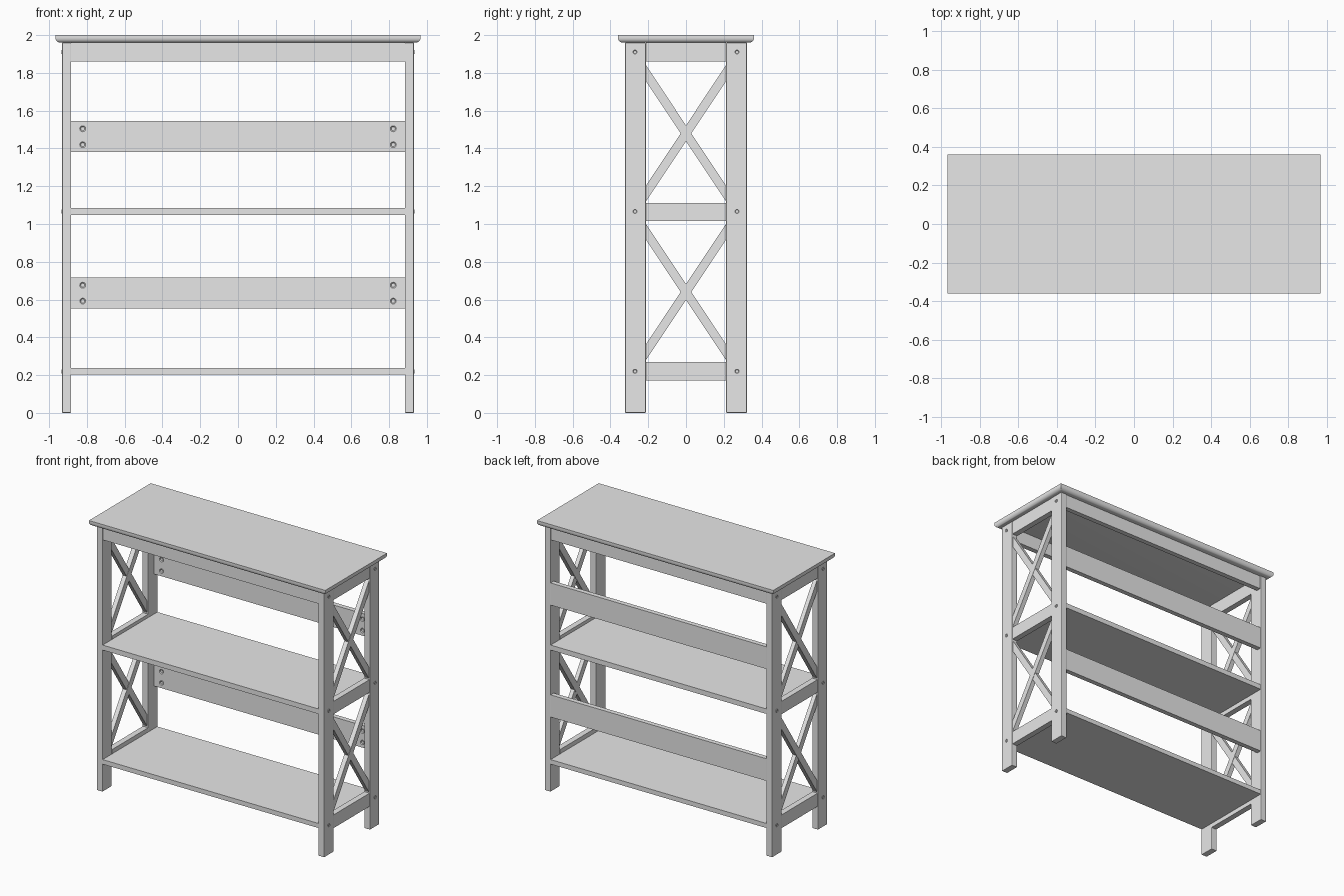
import bpy
import bmesh
import math
from mathutils import Matrix, Vector

cube = bpy.data.objects.get("Cube")
if cube:
    bpy.data.objects.remove(cube, do_unlink=True)

paint = bpy.data.materials.new("grey_paint")
paint.use_nodes = True
paint.diffuse_color = (0.8, 0.8, 0.8, 1)
paint.node_tree.nodes["Principled BSDF"].inputs["Base Color"].default_value = (0.8, 0.8, 0.8, 1)


def add_object(name, bm):
    bmesh.ops.recalc_face_normals(bm, faces=bm.faces)
    mesh = bpy.data.meshes.new(name)
    bm.to_mesh(mesh)
    bm.free()
    mesh.materials.append(paint)
    obj = bpy.data.objects.new(name, mesh)
    bpy.context.collection.objects.link(obj)
    return obj


def box(name, x, y, z, bevel=0.0):
    """Box spanning the given (min, max) ranges."""
    bm = bmesh.new()
    bmesh.ops.create_cube(bm, size=1)
    for v in bm.verts:
        v.co = Vector([r[0] if c < 0 else r[1] for c, r in zip(v.co, (x, y, z))])
    obj = add_object(name, bm)
    if bevel:
        mod = obj.modifiers.new("soft_edges", 'BEVEL')
        mod.width = bevel
        mod.segments = 2
    return obj


def span(side, a, b):
    return tuple(sorted((side * a, side * b)))


def brace(name, x, z_front, z_back):
    """Diagonal bar between the posts, with upright cut ends."""
    bm = bmesh.new()
    half = 0.042
    corners = [(-GAP, z_front - half), (GAP, z_back - half),
               (GAP, z_back + half), (-GAP, z_front + half)]
    face = bm.faces.new([bm.verts.new((x[0], y, z)) for y, z in corners])
    out = bmesh.ops.extrude_face_region(bm, geom=[face])["geom"]
    moved = [g for g in out if isinstance(g, bmesh.types.BMVert)]
    bmesh.ops.translate(bm, verts=moved, vec=(x[1] - x[0], 0, 0))
    return add_object(name, bm)


def screw(name, location, direction, radius):
    """Flat screw head with a hollow hex socket."""
    bm = bmesh.new()
    bmesh.ops.create_cone(bm, cap_ends=True, segments=12, radius1=radius,
                          radius2=radius, depth=0.008)
    bm.faces.ensure_lookup_table()
    cap = max(bm.faces, key=lambda f: f.calc_center_median().z)
    bmesh.ops.inset_region(bm, faces=[cap], thickness=radius * 0.4)
    bmesh.ops.translate(bm, verts=cap.verts, vec=(0, 0, -0.006))
    turn = Vector(direction).to_track_quat('Z', 'Y').to_matrix().to_4x4()
    bm.transform(Matrix.Translation(location) @ turn)
    return add_object(name, bm)


INNER, OUTER = 0.884, 0.931   # post faces in x
GAP, DEPTH = 0.213, 0.322     # post faces in y
UNDER = 1.96                  # underside of the top

# Top board with a rounded lower edge
bm = bmesh.new()
bmesh.ops.create_cube(bm, size=1)
for v in bm.verts:
    v.co = Vector((v.co.x * 1.934, v.co.y * 0.722, UNDER if v.co.z < 0 else 2.0))
lower = [e for e in bm.edges if all(v.co.z < 1.98 for v in e.verts)]
bmesh.ops.bevel(bm, geom=lower, offset=0.026, segments=5, profile=0.5, affect='EDGES')
top = add_object("top_board", bm)
bpy.context.view_layer.objects.active = top
top.select_set(True)
bpy.ops.object.shade_smooth_by_angle(angle=math.radians(35))
top.select_set(False)

# Shelves
for name, low, high in (("lower_shelf", 0.204, 0.238), ("middle_shelf", 1.048, 1.085)):
    box(name, (-INNER, INNER), (-DEPTH + 0.002, DEPTH - 0.002), (low, high))

# Aprons under the top
for label, s in (("front", -1), ("back", 1)):
    box(label + "_apron", (-INNER, INNER), span(s, 0.277, 0.314), (1.86, UNDER))

# Back slats with screws on their inner faces
for label, low, high in (("lower", 0.552, 0.716), ("upper", 1.38, 1.544)):
    box(label + "_back_slat", (-INNER, INNER), (0.283, 0.319), (low, high))
    for s in (-1, 1):
        for z in (low + 0.04, high - 0.04):
            screw(label + "_slat_screw", (s * 0.822, 0.282, z), (0, -1, 0), 0.016)

# Side frames
for side_name, s in (("left", 1), ("right", -1)):
    for end, e in (("front", -1), ("back", 1)):
        box(f"{side_name}_{end}_post", span(s, INNER, OUTER), span(e, GAP, DEPTH),
            (0, UNDER), bevel=0.004)
        for z in (0.22, 1.066, 1.91):
            screw(f"{side_name}_{end}_post_screw", (s * OUTER, e * 0.27, z), (s, 0, 0), 0.011)
    for label, low, high in (("lower", 0.172, 0.27), ("middle", 1.015, 1.11),
                             ("upper", 1.86, UNDER)):
        box(f"{side_name}_{label}_rail", span(s, INNER, 0.927), (-GAP, GAP), (low, high))
    for label, low, high in (("lower", 0.32, 0.96), ("upper", 1.16, 1.80)):
        brace(f"{side_name}_{label}_rising_brace", span(s, 0.89, 0.924), low, high)
        brace(f"{side_name}_{label}_falling_brace", span(s, 0.892, 0.922), high, low)
